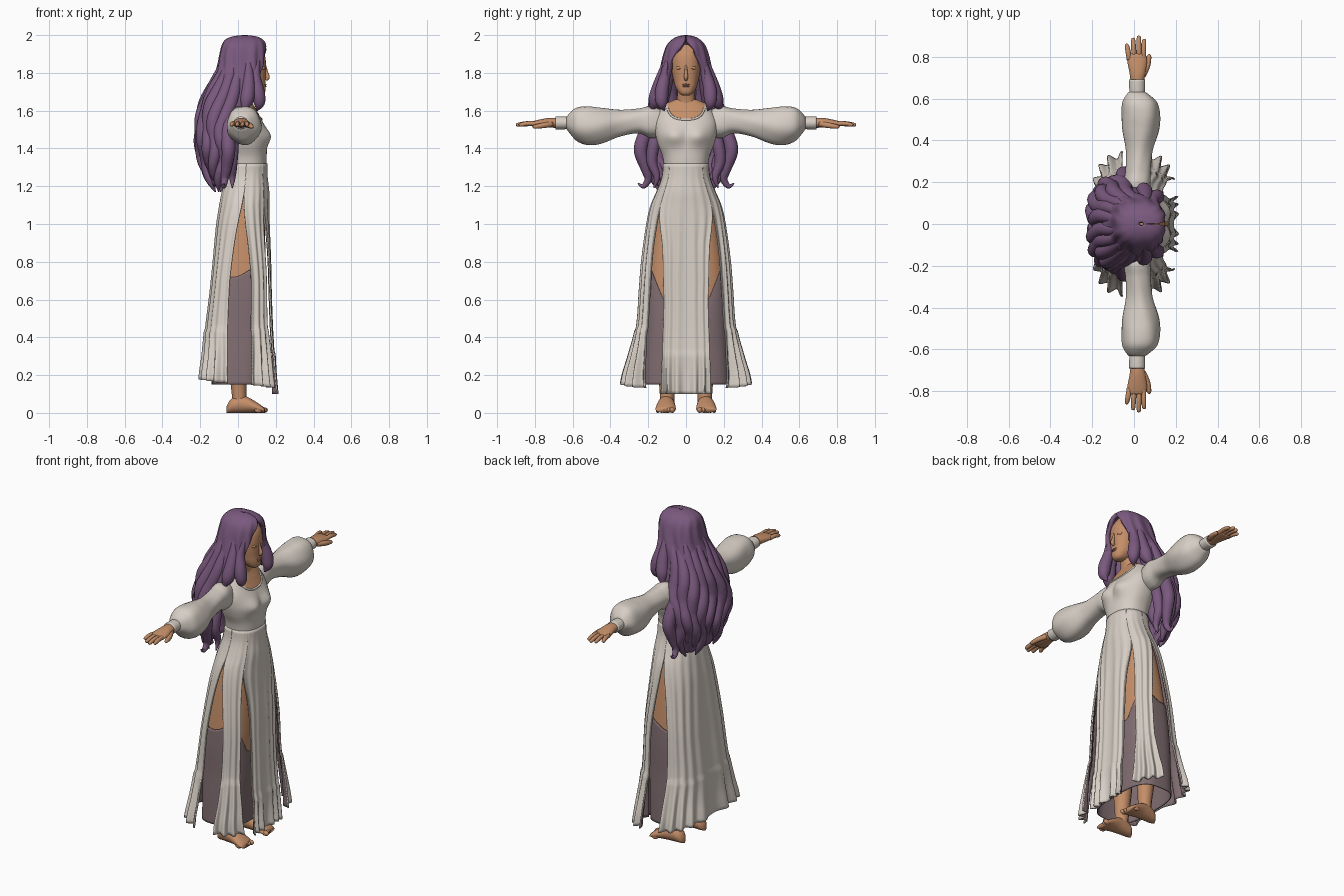
import bpy, bmesh, math
from mathutils import Vector

if "Cube" in bpy.data.objects:
    bpy.data.objects.remove(bpy.data.objects["Cube"])

def mat(name, r, g, b):
    m = bpy.data.materials.new(name)
    m.diffuse_color = (r, g, b, 1)
    m.use_nodes = True
    m.node_tree.nodes["Principled BSDF"].inputs["Base Color"].default_value = m.diffuse_color
    return m

CREAM = mat("cream_cloth", .68, .62, .56)
SKIN = mat("tan_skin", .55, .27, .14)
HAIR = mat("purple_hair", .195, .1, .21)
MAUVE = mat("mauve_lining", .22, .155, .165)
LIPS = mat("lip_tone", .44, .21, .13)
DARK = mat("dark_lash", .1, .06, .05)

def interp(keys, t):
    """Smooth (Hermite) interpolation of rows (t, v1, v2, ...)."""
    k = sorted(keys)
    t = min(max(t, k[0][0]), k[-1][0])
    i = 0
    while i < len(k) - 2 and t > k[i + 1][0]:
        i += 1
    def slope(j, c):
        a, b = k[max(j - 1, 0)], k[min(j + 1, len(k) - 1)]
        return (b[c] - a[c]) / (b[0] - a[0])
    h = k[i + 1][0] - k[i][0]
    u = (t - k[i][0]) / h
    out = []
    for c in range(1, len(k[0])):
        p, q = k[i][c], k[i + 1][c]
        out.append(p * (2*u**3 - 3*u*u + 1) + q * (3*u*u - 2*u**3)
                   + h * slope(i, c) * (u**3 - 2*u*u + u) + h * slope(i + 1, c) * (u**3 - u*u))
    return out

def grid(name, rows, mats, closed=True, thick=0, lining=0, rule=None):
    """Mesh from rows of points; closed rows are capped at both ends."""
    n = len(rows[0])
    verts = [tuple(p) for r in rows for p in r]
    faces = []
    for i in range(len(rows) - 1):
        for j in range(n if closed else n - 1):
            k = (j + 1) % n
            faces.append((i*n + j, (i+1)*n + j, (i+1)*n + k, i*n + k))
    if closed and not thick:
        faces += [tuple(range(n)), tuple(range((len(rows) - 1) * n, len(rows) * n))]
    me = bpy.data.meshes.new(name)
    me.from_pydata(verts, [], faces)
    if closed and not thick:
        bm = bmesh.new()
        bm.from_mesh(me)
        bmesh.ops.recalc_face_normals(bm, faces=bm.faces)
        bm.to_mesh(me)
        bm.free()
    for m in mats:
        me.materials.append(m)
    for p in me.polygons:
        p.use_smooth = True
        if rule:
            p.material_index = rule(p.center)
    ob = bpy.data.objects.new(name, me)
    bpy.context.collection.objects.link(ob)
    if thick:
        s = ob.modifiers.new("thickness", 'SOLIDIFY')
        s.thickness, s.offset, s.material_offset = thick, -1, lining
    return ob

def sup(c, e):
    return math.copysign(abs(c) ** e, c)

def oval(z, d, cx, rx, ry, n=2.3):
    a = math.radians(d)
    return (cx + rx * sup(math.cos(a), 2/n), ry * sup(math.sin(a), 2/n), z)

def steps(a, b, n):
    return [a + (b - a) * i / n for i in range(n + 1)]

def stack(name, keys, mats, n=40, seg=48, rule=None, shape=None, box=lambda z: 2.3, **kw):
    """Oval rings (z, cx, rx, ry) stacked from the first key to the last."""
    rows = []
    for z in steps(keys[0][0], keys[-1][0], n):
        r = [oval(z, 360 * j / seg, *interp(keys, z), box(z)) for j in range(seg)]
        rows.append([shape(p) for p in r] if shape else r)
    return grid(name, rows, mats, rule=rule, **kw)

def limb(name, keys, m, s, n=50, wob=0):
    """Oval rings (y, cx, cz, rx, rz) along the arm, s = side."""
    rows = []
    for y in steps(keys[0][0], keys[-1][0], n):
        cx, cz, rx, rz = interp(keys, y)
        rows.append([])
        for j in range(32):
            a = math.tau * j / 32
            w = 1 + wob * math.cos(5 * a + 14 * y)
            rows[-1].append((cx + rx*w*math.cos(a), s*y, cz + rz*w*math.sin(a)))
    return grid(name, rows, [m])

def tube(name, pts, m, n=24, seg=12):
    """Tapered tube through (x, y, z, radius) points."""
    keys = [(i, *p) for i, p in enumerate(pts)]
    path = [interp(keys, t) for t in steps(0, len(pts) - 1, n)]
    P = [Vector(p[:3]) for p in path]
    run = P[-1] - P[0]
    ref = min((Vector((1, 0, 0)), Vector((0, 1, 0)), Vector((0, 0, 1))), key=lambda v: abs(v.dot(run)))
    rows = []
    for i, p in enumerate(P):
        t = (P[min(i + 1, n)] - P[max(i - 1, 0)]).normalized()
        u = t.cross(ref).normalized()
        v = t.cross(u)
        r = max(path[i][3], .0015)
        rows.append([p + u*r*math.cos(math.tau*j/seg) + v*r*math.sin(math.tau*j/seg) for j in range(seg)])
    return grid(name, rows, [m])

def ball(name, loc, scale, m):
    x, y, z = loc
    rows = [[(x + scale[0]*math.sin(b)*math.cos(math.tau*j/16), y + scale[1]*math.sin(b)*math.sin(math.tau*j/16),
              z + scale[2]*math.cos(b)) for j in range(16)] for b in steps(.02, math.pi - .02, 10)]
    return grid(name, rows, [m])

# Skirt: boxy panels with slits between them and flared ruffles at the hem
SK = [(.1, 0, .207, .352), (.2, -.002, .2, .335), (.3, .002, .19, .305), (.45, .005, .178, .266),
      (.65, .014, .162, .25), (.8, .02, .153, .237), (1, .026, .14, .208), (1.1, .033, .131, .185),
      (1.17, .04, .124, .155), (1.25, .047, .108, .126), (1.33, .05, .102, .118)]
A = [(.1, 11), (.3, 13), (.45, 16), (.7, 18), (.9, 26), (1.1, 43), (1.33, 43)]
B = [(.1, 25), (.3, 33), (.45, 40), (.7, 40), (.9, 43), (1.1, 43), (1.33, 43)]
C = [(.1, 79), (.45, 79), (.7, 80), (.9, 84), (1.17, 92), (1.33, 92)]
D = [(.1, 96), (.45, 100), (.7, 102), (.9, 100), (1.17, 92), (1.33, 92)]
box = lambda z: 2.3 + .9 * min(1, max(0, (1.1 - z) / .4))

def panel(name, lo, hi, folds, ruffle, hem):
    rows, cols = [], folds * 12
    for t in steps(0, 1, 64):
        row = []
        for u in steps(0, 1, cols):
            zc = 1.32 + (.14 - 1.32) * t
            d = lo(zc) + (hi(zc) - lo(zc)) * u
            z = 1.32 + (hem(d) - 1.32) * t
            cx, rx, ry = interp(SK, z)
            f = .0035 * min(1, (1.32 - z) / .4)
            off = .003
            if z < ruffle:
                f += .013 * (ruffle - z) / .3
                off = .008
            off += f * (math.cos(math.tau * folds * u) - 1)
            row.append(oval(z, d, cx, rx + off, ry + off, box(z)))
        rows.append(row)
    grid(name, rows, [CREAM, MAUVE], closed=False, thick=.008, lining=1)

v = lambda keys, k=1, o=0: (lambda z: o + k * interp(keys, z)[0])
panel("front_skirt_panel", v(A, -1), v(A), 5, .32, lambda d: .1)
side_hem = lambda d: .13 + .03 * (1 - math.cos(math.radians(d))) * .8
panel("left_skirt_panel", v(B), v(C), 3, .44, side_hem)
panel("right_skirt_panel", v(C, -1), v(B, -1), 3, .44, side_hem)
panel("back_skirt_panel", v(D), v(D, -1, 360), 9, .44, side_hem)

# Underskirt (top edge dips at the front) and thighs seen through the slits
def inner(z, k):
    cx, rx, ry = interp(SK, z)
    return (z, cx, rx * k, ry * k)
def dip(p):
    x, y, z = p
    drop = min(.06, max(-.13, .6 + (abs(y) - .12) * 2.4 - .72))
    return (x, y, z + drop * min(1, max(0, x / .1)) * min(1, max(0, (z - .45) / .27)))
stack("underskirt", [inner(.72, .86), inner(.6, .86), inner(.45, .83), inner(.3, .75), inner(.15, .68)],
      [MAUVE], seg=72, thick=.005, shape=dip, box=box)
stack("thighs", [inner(.56, .8)] + [inner(z, .83) for z in (.7, .8, .95, 1.1, 1.2, 1.25)], [SKIN], box=box)

# Bodice with bust and a scooped neckline
TO = [(1.3, .05, .1, .115), (1.36, .048, .104, .125), (1.42, .043, .107, .148), (1.48, .038, .107, .163),
      (1.54, .03, .1, .165), (1.6, .02, .08, .14), (1.635, .02, .06, .11), (1.66, .025, .045, .055)]
def bust(p):
    x, y, z = p
    if x > .04:
        x += .032 * math.exp(-((abs(y) - .065)/.06)**2 - ((z - 1.465)/.05)**2) * min(1, (x - .04) / .05)
    return (x, y, z)
in_neck = lambda c: 1 if c.x > -.02 and abs(c.y/.1)**2.8 + abs((c.z - 1.655)/.102)**2.8 < 1 else 0
stack("bodice", TO, [CREAM, SKIN], n=90, seg=160, rule=in_neck, shape=bust)
trim = []
for a in steps(-72, 72, 20):
    y, z = .1 * sup(math.sin(math.radians(a)), .714), 1.655 - .102 * sup(math.cos(math.radians(a)), .714)
    cx, rx, ry = interp(TO, z)
    trim.append((cx + rx * max(0, 1 - min(1, abs(y/ry))**2.3)**(1/2.3), y, z, .006))
tube("neckline_trim", trim, CREAM, n=60, seg=8)

# Neck and head
stack("neck", [(1.58, .03, .05, .06), (1.64, .032, .045, .05), (1.72, .045, .045, .044), (1.78, .05, .045, .044)], [SKIN], n=12)
stack("head", [(1.68, .11, .018, .02), (1.69, .105, .036, .034), (1.72, .086, .06, .054), (1.76, .07, .075, .066),
               (1.8, .062, .085, .074), (1.85, .058, .09, .078), (1.9, .055, .085, .074), (1.95, .05, .06, .055)], [SKIN], n=30)
tube("nose", [(.144, 0, 1.84, .005), (.151, 0, 1.805, .008), (.157, 0, 1.776, .011), (.145, 0, 1.764, .008)], SKIN)
for dz, w in ((.004, .021), (-.005, .018)):
    ball("lip", (.143, 0, 1.734 + dz), (.008, w, .005), LIPS)

for s in (-1, 1):
    # Face details
    ball("eyelid", (.133, s*.033, 1.826), (.011, .02, .011), SKIN)
    tube("lash_line", [(.142, s*.017, 1.822, .001), (.143, s*.032, 1.823, .002), (.132, s*.05, 1.826, .001)], DARK, seg=6)
    tube("eyebrow", [(.145, s*.015, 1.85, .0015), (.139, s*.035, 1.856, .002), (.123, s*.055, 1.852, .001)], HAIR, seg=6)

    # Sleeve, hand and fingers
    limb("puffed_sleeve", [(.11, .01, 1.53, .055, .07), (.19, .015, 1.54, .065, .083), (.25, .02, 1.545, .06, .066),
         (.35, .025, 1.532, .064, .071), (.45, .03, 1.52, .088, .095), (.52, .032, 1.522, .092, .102),
         (.58, .028, 1.53, .084, .088), (.615, .02, 1.535, .058, .055), (.632, .015, 1.535, .038, .033)], CREAM, s, wob=.025)
    limb("cuff", [(.62, .015, 1.535, .036, .032), (.655, .015, 1.535, .038, .034), (.69, .015, 1.535, .038, .034)], CREAM, s, 8)
    limb("palm", [(.67, .015, 1.535, .03, .026), (.72, .017, 1.536, .038, .026), (.78, .015, 1.532, .047, .02),
                  (.815, .013, 1.53, .043, .013)], SKIN, s, 14)
    for x0, x1, tip in ((-.022, -.034, .862), (.001, -.004, .89), (.024, .023, .9), (.045, .048, .885)):
        tube("finger", [(x0, s*.785, 1.53, .0125), ((x0 + x1)/2, s*(.785 + tip)/2, 1.532, .0125),
                        (x1, s*(tip - .008), 1.525, .01), (x1, s*tip, 1.523, .003)], SKIN, 12, 10)
    tube("thumb", [(.04, s*.71, 1.53, .016), (.062, s*.755, 1.522, .015), (.072, s*.8, 1.515, .011), (.073, s*.812, 1.513, .003)], SKIN, 12, 10)

    # Shin, foot and toes
    tube("shin", [(.01, s*.1, .04, .038), (.005, s*.1, .12, .04), (0, s*.1, .3, .055), (.005, s*.1, .5, .055), (.01, s*.1, .72, .07)], SKIN)
    foot = [(-.06, .012, .035), (-.045, .032, .065), (-.01, .04, .09), (.04, .045, .088), (.09, .052, .062), (.125, .054, .038), (.14, .048, .026)]
    rows = []
    for x in steps(-.06, .14, 20):
        w, h = interp(foot, x)
        rows.append([(x, s*(.103 + .04*max(x, -.03)) + w*math.cos(math.tau*j/24), h*.5 + h*.5*math.sin(math.tau*j/24)) for j in range(24)])
    grid("foot", rows, [SKIN])
    for i in range(5):
        ball("toe", (.136 - .007*i, s*(.073 + .019*i), .015), (.022, .014 if i == 0 else .011, .015), SKIN)

# Hair: open-fronted shell (z, cx, rx, ry, opening angle) with strand ridges
HR = [(1.2, -.09, .05, .15, 85), (1.28, -.088, .082, .185, 82), (1.4, -.08, .122, .21, 82), (1.5, -.065, .14, .2, 90),
      (1.57, -.045, .15, .192, 88), (1.64, -.03, .152, .18, 60), (1.72, -.008, .148, .16, 42), (1.82, .02, .135, .138, 40),
      (1.9, .029, .127, .12, 26), (1.95, .032, .117, .1, 9), (1.98, .033, .095, .07, 2), (1.995, .035, .055, .038, 1), (2, .035, .01, .008, 1)]
def hair_pt(z, d, off=0):
    cx, rx, ry, _ = interp(HR, z)
    return oval(z, d, cx, rx + off, ry + off, 2.4)
rows = []
for t in steps(0, 1, 64):
    z = 2 - .8 * t ** 1.5
    p = interp(HR, z)[3]
    amp = .004 * min(1, (2 - z) / .12)
    rows.append([hair_pt(z, d, amp * (math.cos(math.radians(12*d) + 2*math.sin(z*14)) - .6))
                 for d in steps(p, 360 - p, 120)])
grid("hair_shell", rows, [HAIR], closed=False, thick=.025)

# Thick wavy locks down the back, ragged at the ends
for i in range(10):
    d0 = 94 + 172 * i / 9
    end = 1.17 + .04 * (i * 5 % 3)
    pts = []
    for k in range(15):
        q = k / 14
        z = 1.92 + (end - 1.92) * q
        x, y, _ = hair_pt(max(z, 1.2), d0 + 9*math.sin(z*19 + i*.8)*q, -.032 + .03*min(1, q*2) - .006 + .012*math.sin(z*26 + i*2.2)*q)
        pts.append((x, y, z, .012 + .026 * math.sin(math.pi * q) ** .7 if k < 14 else .003))
    tube("back_lock", pts, HAIR, 56, 12)

for s in (-1, 1):
    tube("front_lock", [(.112, s*.06, 1.92, .008), (.1, s*.09, 1.86, .018), (.092, s*.112, 1.78, .028),
                        (.105, s*.128, 1.7, .036), (.112, s*.128, 1.64, .03), (.1, s*.115, 1.6, .004)], HAIR, 30)
    tube("temple_lock", [(.05, s*.09, 1.92, .008), (.055, s*.115, 1.82, .025), (.055, s*.145, 1.72, .036),
                         (.045, s*.165, 1.65, .035), (.03, s*.185, 1.6, .005)], HAIR, 30)
    tube("side_curl", [(-.06, s*.17, 1.58, .03), (-.055, s*.215, 1.48, .036), (-.05, s*.24, 1.39, .036), (-.06, s*.215, 1.3, .028),
                       (-.07, s*.2, 1.24, .02), (-.075, s*.225, 1.2, .013), (-.075, s*.255, 1.215, .003)], HAIR, 40)
    tube("inner_curl", [(-.04, s*.14, 1.52, .03), (-.03, s*.17, 1.42, .032), (-.03, s*.18, 1.33, .028),
                        (-.03, s*.155, 1.25, .018), (-.03, s*.17, 1.19, .003)], HAIR, 36)
